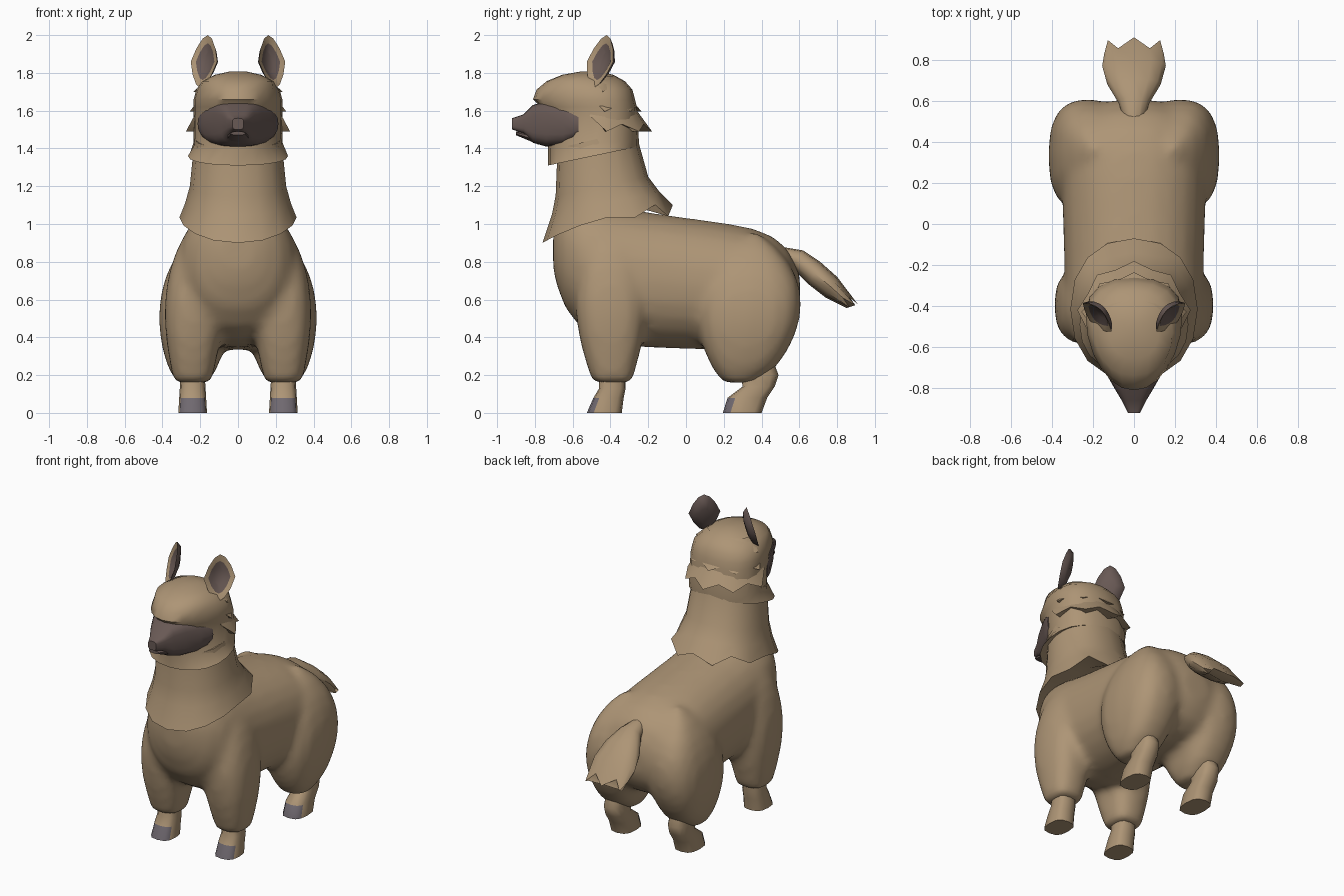
import bpy, bmesh
from math import sin, cos, pi, tau, radians, copysign
from mathutils import Vector

cube = bpy.data.objects.get("Cube")
if cube:
    bpy.data.objects.remove(cube, do_unlink=True)


def material(name, *rgb):
    mat = bpy.data.materials.new(name)
    mat.use_nodes = True
    mat.diffuse_color = (*rgb, 1)
    shader = next(n for n in mat.node_tree.nodes if n.type == 'BSDF_PRINCIPLED')
    shader.inputs["Base Color"].default_value = mat.diffuse_color
    shader.inputs["Roughness"].default_value = .9
    return mat


FLEECE = material("tan_fleece", .42, .3, .18)
SKIN = material("mauve_skin", .14, .1, .09)
HOOF = material("grey_hoof", .16, .14, .16)


def finish(name, bm, materials=(FLEECE,), mirror=False, rule=None):
    """Turn a bmesh into an object with soft shading and sharp creases."""
    bmesh.ops.recalc_face_normals(bm, faces=bm.faces)
    for face in bm.faces:
        face.smooth = True
        if rule:
            face.material_index = int(rule(face.calc_center_median()))
    for edge in bm.edges:
        edge.smooth = edge.calc_face_angle(0) < radians(50)
    mesh = bpy.data.meshes.new(name)
    bm.to_mesh(mesh)
    bm.free()
    for mat in materials:
        mesh.materials.append(mat)
    obj = bpy.data.objects.new(name, mesh)
    bpy.context.collection.objects.link(obj)
    if mirror:
        obj.modifiers.new("mirror", 'MIRROR')
    return obj


def bridge(bm, first, second, closed=True):
    """Join two rows of vertices with quads."""
    count = len(first)
    return [bm.faces.new((first[i], first[(i + 1) % count],
                          second[(i + 1) % count], second[i]))
            for i in range(count if closed else count - 1)]


def rounded(value, square):
    return copysign(abs(value) ** (2 / square), value)


def skin(bm, sections, sides=16, square=2.2, centre=None, shape=None):
    """Skin rings, each spanning two (y, z) ends with a half width."""
    rings = []
    for index, (y_a, z_a, y_b, z_b, width) in enumerate(sections):
        middle = centre(index) if centre else 0
        ring = []
        for k in range(sides):
            angle = tau * k / sides
            t = (1 - rounded(cos(angle), square)) / 2
            point = Vector((middle + width * rounded(sin(angle), square),
                            y_a + (y_b - y_a) * t, z_a + (z_b - z_a) * t))
            if shape:
                point += shape(index, k, angle)
            ring.append(bm.verts.new(point))
        rings.append(ring)
    for lower, upper in zip(rings, rings[1:]):
        bridge(bm, lower, upper)
    bm.faces.new(rings[0])
    bm.faces.new(rings[-1])


def loft(name, sections, materials=(FLEECE,), mirror=False, rule=None, **form):
    bm = bmesh.new()
    skin(bm, sections, **form)
    finish(name, bm, materials, mirror, rule)


def upright(y, z, height, width):
    """Section of a part that runs along y."""
    return y, z - height, y, z + height, width


# Barrel torso with blunt ends and a raised chest
def torso_section(u):
    swell = (1 - u ** 6) ** .5
    chest = .12 * max(-u, 0) ** 3
    return upright(.66 * u - .05, .69 - .055 * u + chest,
                   (.35 - .035 * u) * swell, (.345 + .02 * u) * swell)


STEPS = 14
body = bmesh.new()
skin(body, [torso_section(.99 * sin(pi * (i / STEPS - .5))) for i in range(STEPS + 1)],
     sides=24)


# Woolly upper legs that swell in the middle and close at the top
def woolly_legs(bottom, top, y, drift, depth, swell_y, width, swell_x, power, rows=10):
    sections = []
    for i in range(rows + 1):
        t = i / rows
        swell = max(sin(pi * t), 0) ** power
        close = max(1 - t ** 8, .1) ** .5
        z = bottom + (top - bottom) * t
        middle = y + drift * t ** .5
        half = (depth + swell_y * swell) * close
        sections.append((middle - half, z, middle + half, z,
                         (width + swell_x * swell) * close))
    for side in (1, -1):
        skin(body, sections, square=2.6,
             centre=lambda i: side * (.24 - .05 * (i / rows) ** 2))


woolly_legs(.16, 1.02, -.39, -.01, .105, .085, .1, .06, 1)
woolly_legs(.16, .95, .28, .08, .085, .19, .085, .105, .7)

# Blend torso and legs into one fleece
fleece = finish("body", body)
remesh = fleece.modifiers.new("blend", 'REMESH')
remesh.mode = 'VOXEL'
remesh.voxel_size = .025
remesh.use_smooth_shade = True
soften = fleece.modifiers.new("soften", 'SMOOTH')
soften.factor = .5
soften.iterations = 10


# Lower legs with grey toes; rows hold height, front y and back y
def foot(name, toe, rows):
    loft(name, [(front, z, back, z, .076 - .06 * z) for z, front, back in rows],
         sides=12, square=2.8, centre=lambda i: .24, mirror=True,
         materials=(FLEECE, HOOF), rule=lambda c: c.z < .08 and c.y < toe)


foot("front_foot", -.465, ((.25, -.46, -.32), (.13, -.46, -.32),
                           (.08, -.49, -.33), (0, -.525, -.34)))
foot("hind_foot", .25, ((.28, .3, .46), (.2, .29, .49), (.14, .3, .47),
                        (.08, .22, .43), (0, .195, .4)))


# Neck with a flared collar whose rim rises at the sides and is ragged behind
def collar_rim(index, k, angle):
    lift = .05 * sin(angle) ** 2
    if cos(angle) < -.3:
        lift += .03 * (-1) ** k
    return Vector((0, 0, lift if index == 1 else 0))


loft("neck", ((-.6, 1, -.2, 1.1, .2), (-.76, .9, -.07, 1.07, .31),
              (-.71, 1.05, -.14, 1.17, .28), (-.69, 1.15, -.2, 1.25, .255),
              (-.68, 1.4, -.27, 1.5, .23)), shape=collar_rim)


# Woolly head: jaw lip, cheeks, then a dome; it narrows towards the front
def dome_section(angle):
    z, r = 1.66 + .15 * sin(angle), cos(angle)
    return -.5 - .31 * r, z, -.5 + .23 * r, z, .245 * r


def cheek_taper(index, k, angle):
    return Vector((-.06 * sin(angle) * (cos(angle) + .3) if 1 < index < 6 else 0, 0, 0))


loft("head", [(-.66, 1.34, -.3, 1.43, .2), (-.73, 1.31, -.25, 1.41, .265),
              (-.73, 1.4, -.25, 1.45, .245), (-.77, 1.62, -.26, 1.62, .245)]
     + [dome_section(radians(20 * i)) for i in range(5)], sides=20, shape=cheek_taper)

# Bare face wrapping the cheeks and narrowing to the muzzle, and the lower lip
FACE_Z = 1.53
loft("face", [upright(y, FACE_Z, height, width) for y, height, width in (
    (-.57, .07, .214), (-.6, .1, .205), (-.65, .12, .18), (-.74, .12, .13),
    (-.81, .1, .09), (-.86, .05, .06), (-.92, .03, .03))],
     sides=24, square=3.5, materials=(SKIN,))
loft("lower_lip", (upright(-.78, 1.45, .03, .07), upright(-.9, 1.48, .01, .04)),
     sides=10, materials=(SKIN,))


# Jagged fleece tiers around the back of the head
def mane(name, top, tip, steps=10):
    """Top and tip each hold height, rear y and half width."""
    bm = bmesh.new()
    axis = -.47
    rows = [[], [], []]
    for i in range(steps + 1):
        angle = radians(200 * i / steps - 100)
        root, end = [Vector((width * sin(angle), axis + (y - axis) * cos(angle), z))
                     for z, y, width in (top, tip)]
        reach = .25 if i in (0, steps) else 1 if i % 2 else .65
        rim = root.lerp(end, reach)
        under = rim.lerp(Vector((0, axis, rim.z)), .25)
        for row, point in zip(rows, (root, rim, under)):
            row.append(bm.verts.new(point))
    for j in range(3):
        bridge(bm, rows[j], rows[j - 2], False)
    for side in (0, -1):
        bm.faces.new([row[side] for row in rows])
    finish(name, bm)


for i, level in enumerate(("upper", "middle", "lower")):
    mane("mane_" + level, (1.78 - .09 * i, -.37 + .055 * i, .15 + .035 * i),
         (1.7 - .105 * i, -.29 + .055 * i, .24 + .02 * i))

# Ears: leaf shaped tan rim, sunken skin inside, skin on the back
heart = Vector((.18, -.455, 1.86))
across = Vector((.07, .07, 0))
along = Vector((-.02, .035, .14))
behind = Vector((-.6, .75, -.1))
rim = []
for k in range(12):
    angle = tau * k / 12
    rim.append(heart + across * cos(angle) * (1 - .35 * abs(sin(angle)))
               + along * sin(angle))
bm = bmesh.new()
layers = [[bm.verts.new(point.lerp(heart, inset) + behind * depth) for point in rim]
          for inset, depth in ((.6, .03), (.3, .01), (0, 0), (.2, .03), (.6, .045))]
for i, (inner, outer) in enumerate(zip(layers, layers[1:])):
    for face in bridge(bm, inner, outer):
        face.material_index = int(i != 1)
for ring in (layers[0], layers[-1]):
    bm.faces.new(ring).material_index = 1
finish("ear", bm, (FLEECE, SKIN), mirror=True)


# Tail with a ragged end
def ragged(index, k, angle):
    return Vector((0, .05, -.045)) if index == 4 and k % 2 == 0 else Vector()


loft("tail", ((.46, .8, .5, .88, .04), (.56, .77, .62, .86, .075),
              (.65, .68, .71, .8, .13), (.74, .61, .8, .72, .155),
              (.8, .6, .86, .62, .145)), sides=12, shape=ragged)
